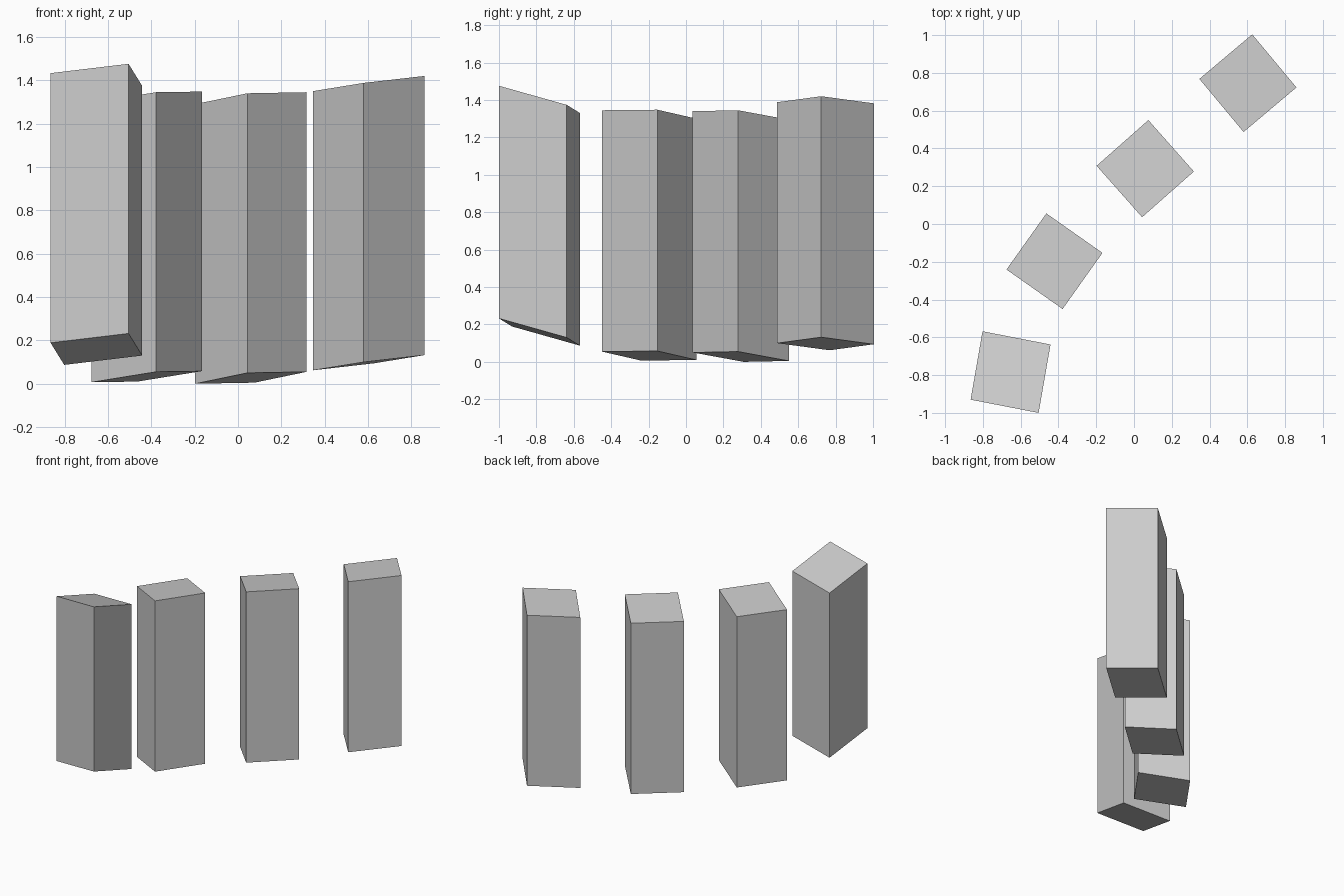
import bpy, bmesh
from mathutils import Vector

if "Cube" in bpy.data.objects:
    bpy.data.objects.remove(bpy.data.objects["Cube"])


def slanted_block(name, corner, left, right, height):
    """Upright block with a parallelogram base given by a front corner and its two neighbours."""
    c, l, r = Vector(corner), Vector(left), Vector(right)
    bm = bmesh.new()
    base = bm.faces.new([bm.verts.new(p) for p in (c, r, l + r - c, l)])
    side = bmesh.ops.extrude_face_region(bm, geom=[base], use_keep_orig=True)
    top = [v for v in side["geom"] if isinstance(v, bmesh.types.BMVert)]
    bmesh.ops.translate(bm, verts=top, vec=(0, 0, height))
    bmesh.ops.recalc_face_normals(bm, faces=bm.faces)
    mesh = bpy.data.meshes.new(name)
    bm.to_mesh(mesh)
    bm.free()
    bpy.context.collection.objects.link(bpy.data.objects.new(name, mesh))


# Four columns in a curved row, each with sloping top and underside
slanted_block("column_1", (-0.505, -1.0, 0.232), (-0.865, -0.93, 0.189), (-0.442, -0.638, 0.13), 1.244)
slanted_block("column_2", (-0.378, -0.45, 0.055), (-0.675, -0.241, 0.007), (-0.167, -0.153, 0.058), 1.29)
slanted_block("column_3", (0.043, 0.036, 0.05), (-0.198, 0.308, 0.0), (0.317, 0.278, 0.055), 1.29)
slanted_block("column_4", (0.58, 0.487, 0.1), (0.346, 0.768, 0.062), (0.86, 0.723, 0.132), 1.288)
